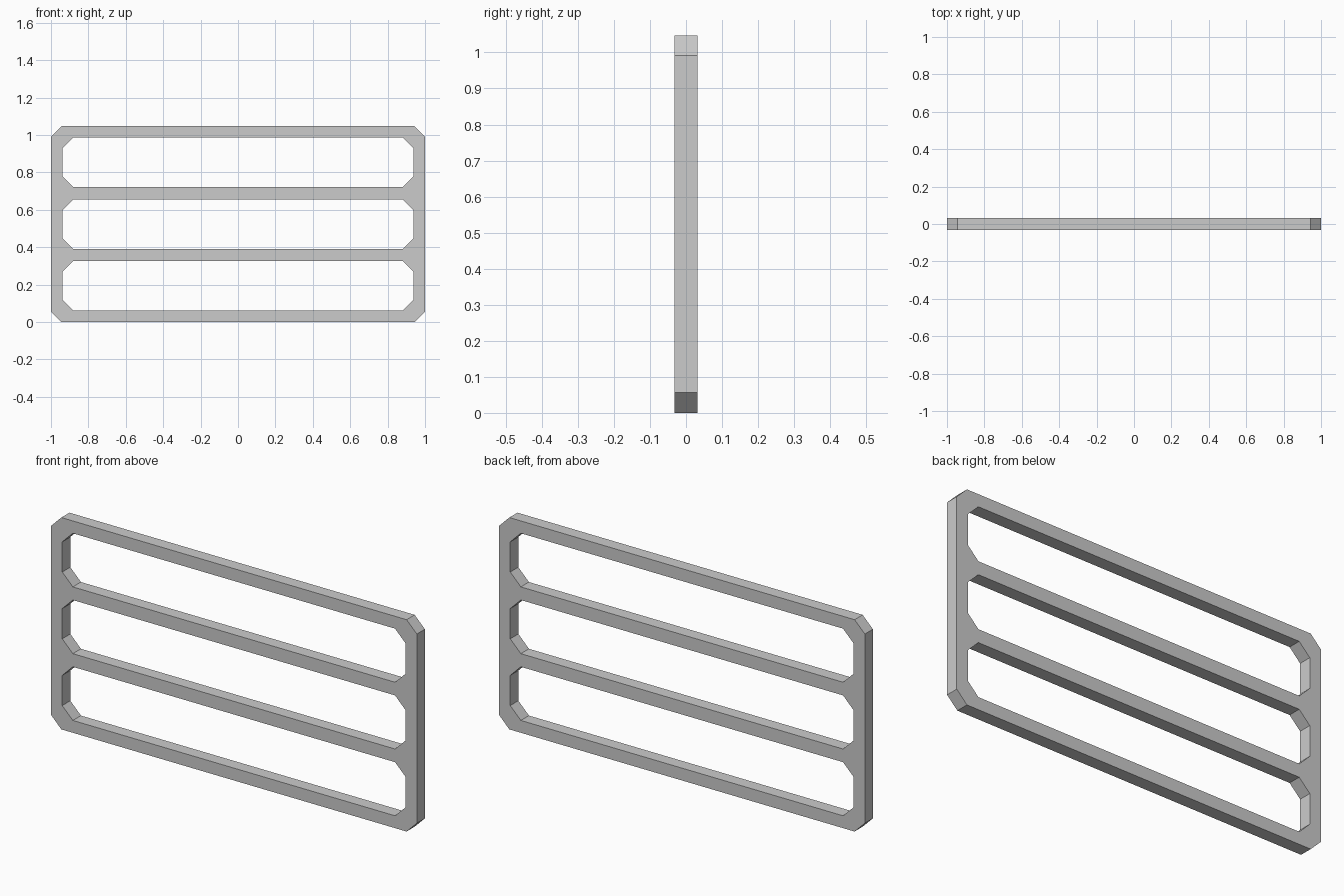
import bpy
import math

if "Cube" in bpy.data.objects:
    bpy.data.objects.remove(bpy.data.objects["Cube"])

HEIGHT, HALF_DEPTH = 1.047, 0.0315


def add_octagon(curve, cz, hx, hz, c):
    """Closed rectangle outline with chamfered corners."""
    pts = [(hx, hz - c), (hx - c, hz), (-hx + c, hz), (-hx, hz - c),
           (-hx, -hz + c), (-hx + c, -hz), (hx - c, -hz), (hx, -hz + c)]
    spline = curve.splines.new('POLY')
    spline.points.add(len(pts) - 1)
    for p, (x, z) in zip(spline.points, pts):
        p.co = (x, cz + z, 0, 1)
    spline.use_cyclic_u = True


curve = bpy.data.curves.new("barred_frame", 'CURVE')
curve.dimensions = '2D'
curve.fill_mode = 'BOTH'
curve.extrude = HALF_DEPTH

# Outer rim
add_octagon(curve, HEIGHT / 2, 1.0, HEIGHT / 2, 0.056)

# Three openings, leaving two horizontal bars between them
for i in (-1, 0, 1):
    add_octagon(curve, HEIGHT / 2 + i * 0.33, 0.939, 0.1325, 0.058)

# Stand the flat profile upright and turn it into a mesh
frame = bpy.data.objects.new("barred_frame", curve)
bpy.context.collection.objects.link(frame)
frame.rotation_euler.x = math.pi / 2
bpy.context.view_layer.objects.active = frame
frame.select_set(True)
bpy.ops.object.convert(target='MESH')
bpy.ops.object.transform_apply(location=False, rotation=True, scale=False)
bpy.ops.object.shade_flat()
